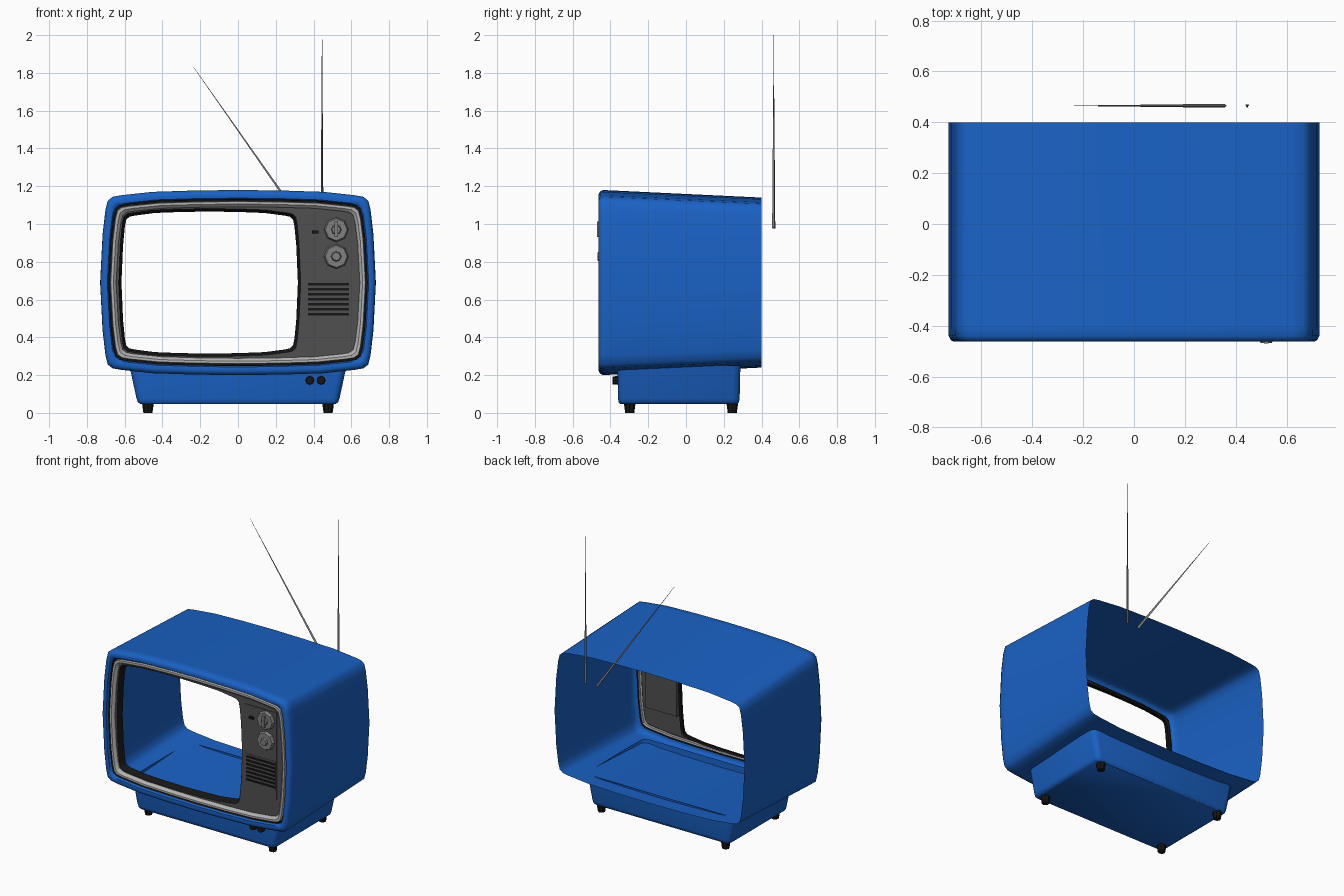
import bpy, bmesh, math
from mathutils import Vector

if "Cube" in bpy.data.objects:
    bpy.data.objects.remove(bpy.data.objects["Cube"])


def material(name, rgb):
    m = bpy.data.materials.new(name)
    m.diffuse_color = (*rgb, 1)
    m.use_nodes = True
    m.node_tree.nodes["Principled BSDF"].inputs["Base Color"].default_value = m.diffuse_color
    return m


BLUE = material("blue_plastic", (0.01, 0.12, 0.55))
BLACK = material("black_plastic", (0.008, 0.008, 0.008))
DARK = material("dark_panel", (0.08, 0.08, 0.08))
SILVER = material("silver_trim", (0.45, 0.45, 0.45))
MID = material("dial_grey", (0.22, 0.22, 0.22))
CZ = 0.69          # height of the cabinet centre


def finish(name, bm, mat, angle=40):
    bmesh.ops.recalc_face_normals(bm, faces=bm.faces)
    me = bpy.data.meshes.new(name)
    bm.to_mesh(me)
    bm.free()
    me.materials.append(mat)
    me.shade_smooth()
    me.set_sharp_from_angle(angle=math.radians(angle))
    ob = bpy.data.objects.new(name, me)
    bpy.context.collection.objects.link(ob)
    return ob


def loft(name, rings, mat, cap_end=False, angle=40):
    """Skin a list of closed point loops of equal length."""
    bm = bmesh.new()
    loops = [[bm.verts.new(p) for p in ring] for ring in rings]
    n = len(loops[0])
    for a, b in zip(loops, loops[1:]):
        for i in range(n):
            j = (i + 1) % n
            bm.faces.new((a[i], a[j], b[j], b[i]))
    if cap_end:
        bm.faces.new(loops[-1])
    return finish(name, bm, mat, angle)


def rod(name, a, b, r1, r2, sides, mat, angle=40):
    """Cone or cylinder from point a to point b."""
    a, b = Vector(a), Vector(b)
    bm = bmesh.new()
    bmesh.ops.create_cone(bm, cap_ends=True, segments=sides, radius1=r1,
                          radius2=r2, depth=(b - a).length)
    turn = (b - a).to_track_quat('Z', 'Y').to_matrix().to_4x4()
    bmesh.ops.transform(bm, matrix=turn, verts=bm.verts)
    bmesh.ops.translate(bm, vec=(a + b) / 2, verts=bm.verts)
    return finish(name, bm, mat, angle)


def box(name, x, y, z, mat):
    """Box from three (min, max) ranges."""
    bm = bmesh.new()
    bmesh.ops.create_cube(bm, size=1)
    for v in bm.verts:
        v.co = [(r[0] + r[1]) / 2 + c * (r[1] - r[0])
                for c, r in zip(v.co, (x, y, z))]
    return finish(name, bm, mat)


# Quarter of the bulged rectangle, top centre to right centre, as unit fractions
QUARTER = [(0, .49), (.24, .487), (.455, .48), (.62, .462), (.665, .454),
           (.69, .434), (.702, .385), (.717, .255), (.73, 0)]
QUARTER = [(x / .73, z / .49) for x, z in QUARTER]
OUTLINE = (QUARTER + [(x, -z) for x, z in QUARTER[-2::-1]]
           + [(-x, -z) for x, z in QUARTER[1:]]
           + [(-x, z) for x, z in QUARTER[-2:0:-1]])


def barrel(y, w, h, cx=0):
    return [(cx + x * w, y, CZ + z * h) for x, z in OUTLINE]


# Cabinet shell, open at the back, with rolled front lip
loft("cabinet_shell", [barrel(.40, .73, .45), barrel(-.40, .73, .488),
                       barrel(-.44, .729, .49), barrel(-.456, .721, .481),
                       barrel(-.463, .708, .467), barrel(-.46, .692, .447),
                       barrel(-.445, .687, .442)], BLUE, angle=60)

# Front frame: black gap, silver trim, dark panel, black screen surround
loft("front_gap", [barrel(-.445, .687, .442), barrel(-.432, .685, .44),
                   barrel(-.432, .674, .429)], BLACK)
loft("silver_trim", [barrel(-.432, .676, .431), barrel(-.449, .674, .429),
                     barrel(-.449, .660, .416), barrel(-.437, .648, .404),
                     barrel(-.425, .644, .400)], SILVER, angle=25)
SX = -.15
loft("front_panel", [barrel(-.428, .646, .402),
                     barrel(-.428, .482, .392, SX)], DARK)
loft("screen_surround", [barrel(-.428, .482, .392, SX),
                         barrel(-.420, .476, .386, SX),
                         barrel(-.385, .467, .376, SX),
                         barrel(-.375, .475, .384, SX)], BLACK)

# Control plate with speaker slots
box("control_plate", (.355, .60), (-.432, -.405), (.44, 1.04), DARK)
box("speaker_plate", (.362, .593), (-.435, -.43), (.505, .70), DARK)
for i in range(7):
    z = .52 + i * .0265
    box(f"speaker_slot_{i + 1}", (.37, .587), (-.439, -.43), (z - .005, z + .008), BLACK)
box("small_switch", (.392, .425), (-.442, -.43), (.95, .966), BLACK)

# Two tuning dials
DX = .52
for label, z in (("upper", .97), ("lower", .828)):
    rod(f"{label}_dial", (DX, -.43, z), (DX, -.452, z), .066, .058, 8, MID)
box("upper_dial_grip", (DX - .009, DX + .009), (-.47, -.45), (.93, 1.012), MID)
rod("upper_dial_hub", (DX, -.45, .97), (DX, -.462, .97), .028, .022, 8, MID)
rod("lower_dial_hub", (DX, -.45, .828), (DX, -.468, .828), .028, .022, 8, MID)


# Pedestal base, open at the top inside the cabinet
def rounded_rect(z, w, y0, y1, r):
    pts = []
    for cx, cy, start in ((w - r, y1 - r, 0), (r - w, y1 - r, 90),
                          (r - w, y0 + r, 180), (w - r, y0 + r, 270)):
        for k in range(4):
            a = math.radians(start + 30 * k)
            pts.append((cx + r * math.cos(a), cy + r * math.sin(a), z))
    return pts


loft("pedestal_base", [rounded_rect(.25, .575, -.362, .288, .04),
                       rounded_rect(.075, .537, -.360, .284, .035),
                       rounded_rect(.056, .530, -.356, .280, .03),
                       rounded_rect(.046, .515, -.346, .270, .02)],
     BLUE, cap_end=True)

# Base knobs and feet
for i, x in enumerate((.38, .44)):
    rod(f"base_knob_{i + 1}", (x, -.35, .172), (x, -.39, .172), .024, .021, 8, BLACK)
for side, x in (("left", -.477), ("right", .477)):
    for end, y in (("front", -.298), ("back", .245)):
        rod(f"{end}_{side}_foot", (x, y, 0), (x, y, .052), .024, .031, 8, BLACK)

# Three-sided tapering antennas behind the cabinet
rod("upright_antenna", (.445, .465, .98), (.445, .465, 2.0), .009, .001, 3, MID, 80)
rod("tilted_antenna", (.358, .465, .98), (-.235, .465, 1.83), .009, .001, 3, MID, 80)
